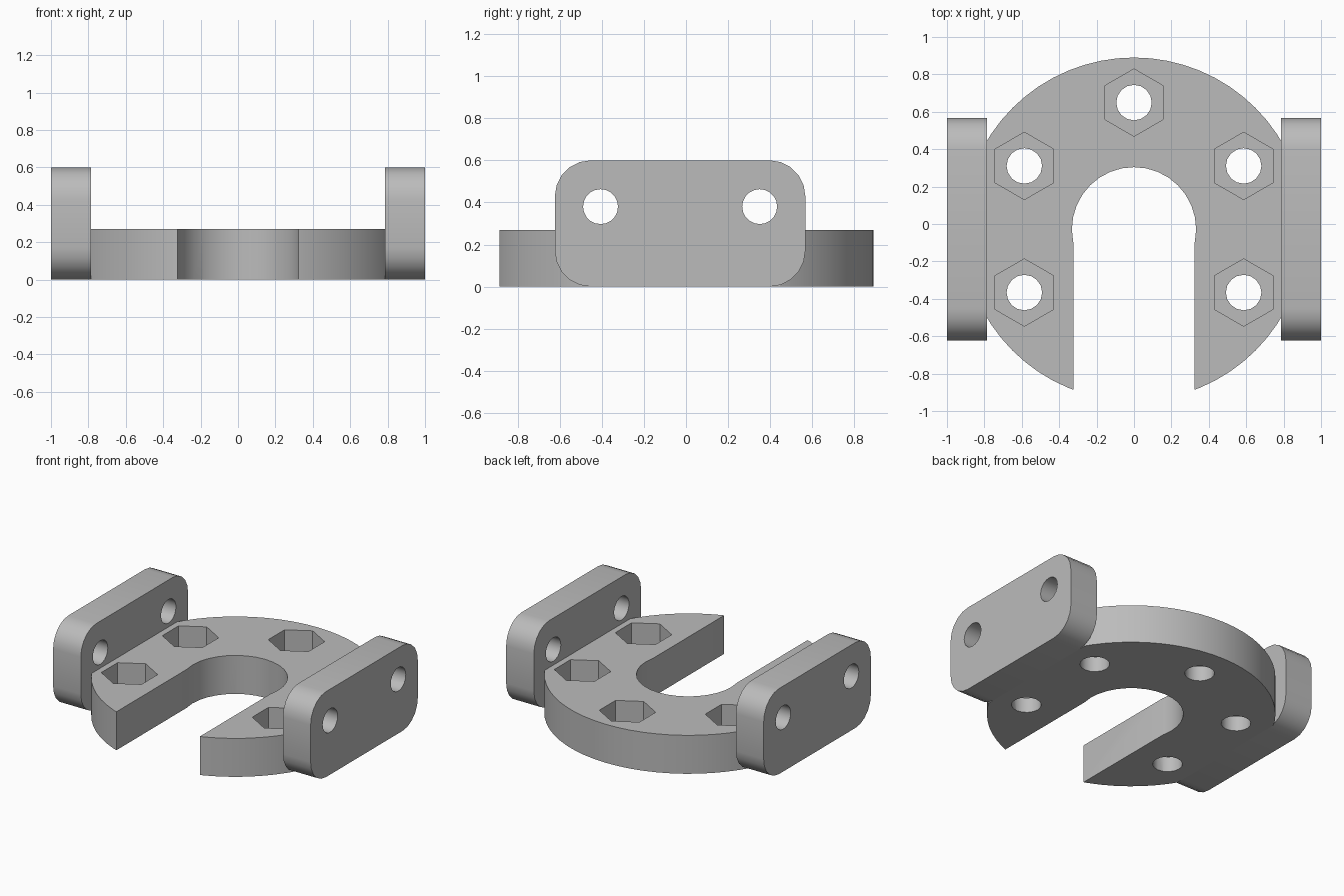
import bpy, bmesh
from math import sin, cos, pi
from mathutils import Matrix, Vector

cube = bpy.data.objects.get("Cube")
if cube:
    bpy.data.objects.remove(cube, do_unlink=True)

GREY = (0.5, 0.5, 0.5, 1)
grey = bpy.data.materials.new("plain grey")
grey.use_nodes = True
grey.diffuse_color = GREY
grey.node_tree.nodes["Principled BSDF"].inputs["Base Color"].default_value = GREY

MID_Y = -0.028       # shared centre of ring and ears
THICK = 0.27         # ring plate thickness
EAR_IN = 0.785       # inner face of the ears
EAR_H = 0.6
ALONG_X = Matrix(((0, 0, 1), (1, 0, 0), (0, 1, 0)))   # profile (y, z) pushed along x


def circle(cx, cy, r, n, start=0.0):
    return [(cx + r * cos(start + 2 * pi * i / n), cy + r * sin(start + 2 * pi * i / n))
            for i in range(n)]


def rectangle(x0, x1, y0, y1):
    return [(x0, y0), (x1, y0), (x1, y1), (x0, y1)]


def rounded_rectangle(cx, cy, w, h, r, steps=5):
    points = []
    for k, (sx, sy) in enumerate([(1, 1), (-1, 1), (-1, -1), (1, -1)]):
        for i in range(steps + 1):
            a = pi / 2 * (k + i / steps)
            points.append((cx + sx * (w / 2 - r) + r * cos(a),
                           cy + sy * (h / 2 - r) + r * sin(a)))
    return points


def prism(name, outline, low, high, turn=Matrix.Identity(3)):
    """Solid made by pushing a flat outline from low to high."""
    bm = bmesh.new()
    face = bm.faces.new([bm.verts.new(turn @ Vector((x, y, low))) for x, y in outline])
    pushed = bmesh.ops.extrude_face_region(bm, geom=[face])["geom"]
    verts = [g for g in pushed if isinstance(g, bmesh.types.BMVert)]
    bmesh.ops.translate(bm, verts=verts, vec=turn @ Vector((0, 0, high - low)))
    bmesh.ops.recalc_face_normals(bm, faces=bm.faces)
    mesh = bpy.data.meshes.new(name)
    bm.to_mesh(mesh)
    bm.free()
    mesh.materials.append(grey)
    obj = bpy.data.objects.new(name, mesh)
    bpy.context.collection.objects.link(obj)
    return obj


def cut(target, outline, low, high, turn=Matrix.Identity(3)):
    """Remove a prism from the target."""
    cutter = prism("cutter", outline, low, high, turn)
    cutter.hide_render = True
    mod = target.modifiers.new("cut", "BOOLEAN")
    mod.operation, mod.solver, mod.object = "DIFFERENCE", "EXACT", cutter
    bpy.context.view_layer.objects.active = target
    bpy.ops.object.modifier_apply(modifier=mod.name)
    bpy.data.objects.remove(cutter, do_unlink=True)


def smooth(obj):
    bpy.ops.object.select_all(action="DESELECT")
    obj.select_set(True)
    bpy.context.view_layer.objects.active = obj
    bpy.ops.object.shade_smooth_by_angle(angle=pi / 6)


# Ring plate: disc trimmed flat at both sides, with a slot open to the front
plate = prism("ring_plate", circle(0, MID_Y, 0.918, 64), 0, THICK)
for side in (-1, 1):
    cut(plate, rectangle(*sorted((side * EAR_IN, side * 1.2)), -1, 1), -0.1, 0.5)
cut(plate, circle(0, MID_Y, 0.332, 32), -0.1, 0.5)
cut(plate, rectangle(-0.324, 0.324, -1.2, MID_Y), -0.1, 0.5)

# Bolt holes with hexagonal nut pockets sunk in the top
for degrees in (-30, 30, 90, 150, 210):
    a = degrees * pi / 180
    x, y = 0.677 * cos(a), MID_Y + 0.677 * sin(a)
    cut(plate, circle(x, y, 0.095, 16), -0.1, 0.5)
    cut(plate, circle(x, y, 0.18, 6, pi / 2), THICK - 0.165, 0.5)
smooth(plate)

# Upright mounting ears, each with two cross holes
for name, side in (("left_ear", 1), ("right_ear", -1)):
    low, high = sorted((side * EAR_IN, side * 1.0))
    ear = prism(name, rounded_rectangle(MID_Y, EAR_H / 2, 1.19, EAR_H, 0.17), low, high, ALONG_X)
    for offset in (-0.378, 0.378):
        cut(ear, circle(MID_Y + offset, 0.38, 0.083, 20), low - 0.1, high + 0.1, ALONG_X)
    smooth(ear)
